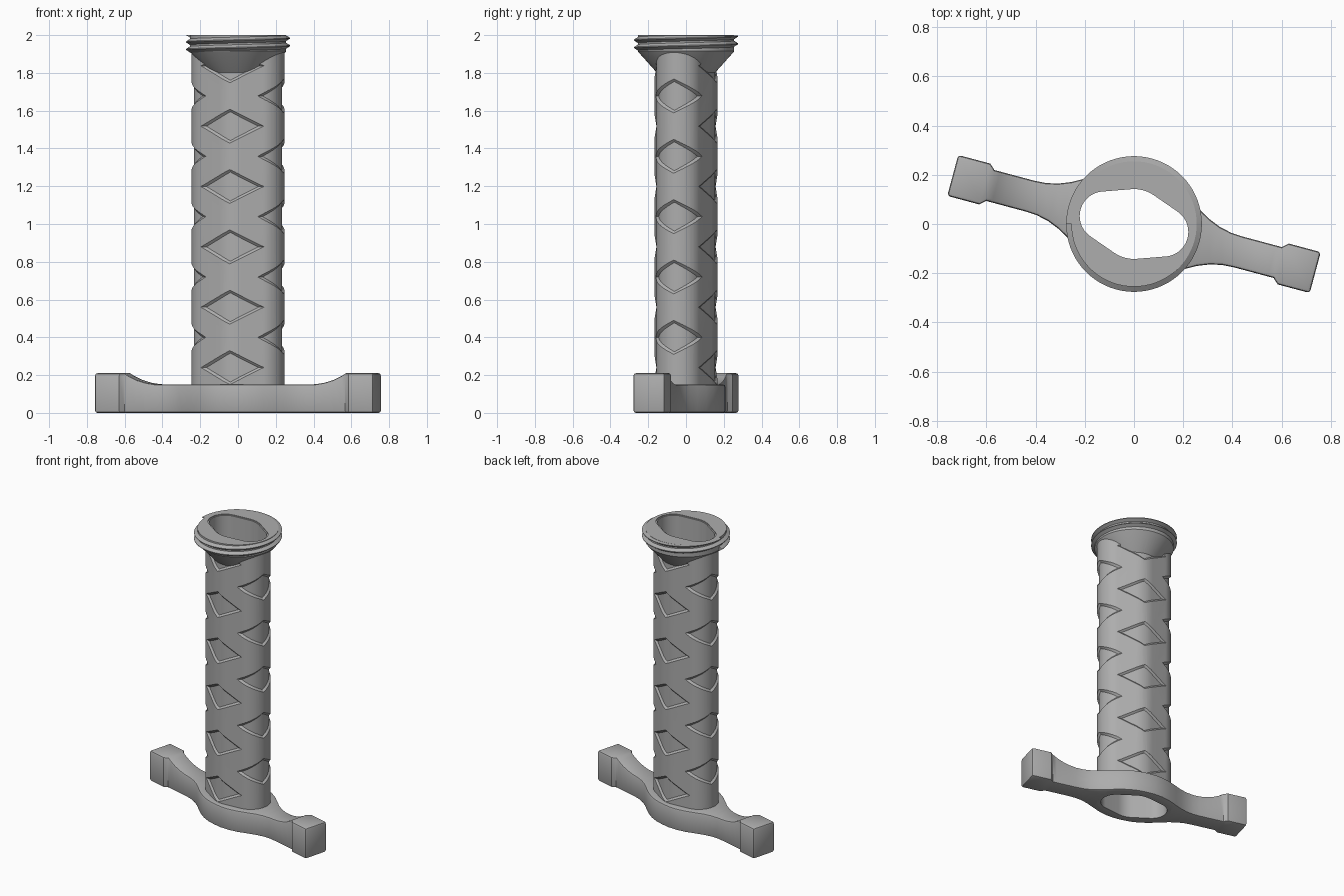
import bpy, bmesh
from math import sin, cos, pi, radians, asin, hypot

cube = bpy.data.objects.get("Cube")
if cube:
    bpy.data.objects.remove(cube)

TURN = radians(-15)

grey = bpy.data.materials.new("plain_grey")
grey.use_nodes = True
grey.diffuse_color = (0.42, 0.42, 0.42, 1)
grey.node_tree.nodes["Principled BSDF"].inputs["Base Color"].default_value = (0.42, 0.42, 0.42, 1)


def loft(bm, rings, wrap=False, caps=True):
    """Skin a series of closed rings with quads."""
    rows = [[bm.verts.new(p) for p in ring] for ring in rings]
    n = len(rows[0])
    for i in range(len(rows) if wrap else len(rows) - 1):
        a, b = rows[i], rows[(i + 1) % len(rows)]
        for j in range(n):
            k = (j + 1) % n
            bm.faces.new((a[j], a[k], b[k], b[j]))
    if caps and not wrap:
        bm.faces.new(rows[0])
        bm.faces.new(rows[-1])


def make(name, bm):
    bmesh.ops.remove_doubles(bm, verts=bm.verts, dist=1e-5)
    bmesh.ops.recalc_face_normals(bm, faces=bm.faces)
    mesh = bpy.data.meshes.new(name)
    bm.to_mesh(mesh)
    bm.free()
    mesh.materials.append(grey)
    obj = bpy.data.objects.new(name, mesh)
    obj.rotation_euler.z = TURN
    bpy.context.collection.objects.link(obj)
    return obj


def cut(obj, cutter):
    mod = obj.modifiers.new("cut", 'BOOLEAN')
    mod.operation = 'DIFFERENCE'
    mod.solver = 'EXACT'
    mod.object = cutter


def finish(obj):
    """Apply the modifiers and shade smooth with sharp edges."""
    bpy.context.view_layer.update()
    graph = bpy.context.evaluated_depsgraph_get()
    mesh = bpy.data.meshes.new_from_object(obj.evaluated_get(graph))
    obj.modifiers.clear()
    obj.data = mesh
    bpy.ops.object.select_all(action='DESELECT')
    obj.select_set(True)
    bpy.context.view_layer.objects.active = obj
    bpy.ops.object.shade_smooth_by_angle(angle=radians(30))


# Grip cross-section: hull of a wide middle circle and two end circles
END_X, END_R, MID_R = 0.125, 0.125, 0.167
tangent = pi / 2 - asin((MID_R - END_R) / END_X)
outline = []
for cx, r, a, b, steps in ((END_X, END_R, 0, tangent, 14),
                           (0, MID_R, tangent, pi - tangent, 8),
                           (-END_X, END_R, pi - tangent, pi + tangent, 28),
                           (0, MID_R, pi + tangent, 2 * pi - tangent, 8),
                           (END_X, END_R, 2 * pi - tangent, 2 * pi, 14)):
    outline += [(cx, r, a + (b - a) * i / steps) for i in range(steps + 1)]
outline.pop()


def section(off):
    return [(cx + (r + off) * cos(t), (r + off) * sin(t)) for cx, r, t in outline]


def section_ring(off, z):
    return [(x, y, z) for x, y in section(off)]


base = section(0)
lengths = [hypot(base[(i + 1) % len(base)][0] - p[0], base[(i + 1) % len(base)][1] - p[1])
           for i, p in enumerate(base)]
PERIM = sum(lengths)


def along(s, off):
    """Point at arc length s around the grip, pushed out by off."""
    s %= PERIM
    i = 0
    while i < len(lengths) - 1 and s > lengths[i]:
        s -= lengths[i]
        i += 1
    f = s / lengths[i]
    ring = section(off)
    p, q = ring[i], ring[(i + 1) % len(ring)]
    return p[0] + (q[0] - p[0]) * f, p[1] + (q[1] - p[1]) * f


def diamond(bm, s0, z0, half_w=0.18, half_h=0.09, cols=20):
    """Tapered diamond cutter wrapped around the grip."""
    rings = []
    for i in range(cols + 1):
        t = 2 * i / cols - 1
        ring = []
        for off, size, signs in ((0.006, 1.07, (1, -1)), (-0.012, 0.85, (-1, 1))):
            x, y = along(s0 + t * half_w * size, off)
            ring += [(x, y, z0 + k * half_h * size * (1 - abs(t))) for k in signs]
        rings.append(ring)
    loft(bm, rings, caps=False)


# Hollow grip with recessed diamonds
bm = bmesh.new()
loft(bm, [section_ring(0, 0.0), section_ring(0, 1.995),
          section_ring(-0.025, 1.995), section_ring(-0.025, 0.0)], wrap=True)
grip = make("grip", bm)

bm = bmesh.new()
for quarter in range(4):
    on_side = quarter % 2 == 0
    for i in range(5 if on_side else 6):
        diamond(bm, PERIM * quarter / 4, (0.40 if on_side else 0.24) + 0.3195 * i)
diamonds = make("diamond_cutter", bm)
cut(grip, diamonds)

# Opening shared by guard and collar
bm = bmesh.new()
loft(bm, [section_ring(-0.017, -0.1), section_ring(-0.017, 2.1)])
bore = make("bore_cutter", bm)

# Cross guard: half stations of (x, half width, top height), mirrored
half = [(0.0, 0.2, 0.15), (0.06, 0.197, 0.15), (0.12, 0.184, 0.15), (0.18, 0.16, 0.15),
        (0.24, 0.127, 0.15), (0.29, 0.099, 0.15), (0.34, 0.079, 0.15), (0.39, 0.068, 0.15),
        (0.44, 0.065, 0.152), (0.49, 0.065, 0.16), (0.54, 0.065, 0.175), (0.58, 0.065, 0.194),
        (0.605, 0.065, 0.21), (0.628, 0.086, 0.21), (0.763, 0.086, 0.21)]
stations = [(-x, w, z) for x, w, z in reversed(half[1:])] + half
bm = bmesh.new()
loft(bm, [[(x, -w, 0), (x, w, 0), (x, w, z), (x, -w, z)] for x, w, z in stations])
guard = make("guard", bm)
bevel = guard.modifiers.new("edges", 'BEVEL')
bevel.width = 0.012
bevel.segments = 2
bevel.limit_method = 'ANGLE'
bevel.angle_limit = radians(50)
cut(guard, bore)

# Collar: cone flaring out of the grip into a round cap
SEG = 72
bm = bmesh.new()
loft(bm, [[(r * cos(2 * pi * i / SEG), r * sin(2 * pi * i / SEG), z) for i in range(SEG)]
          for r, z in ((0.14, 1.785), (0.25, 1.908), (0.255, 1.915), (0.255, 2.0))])
collar = make("collar", bm)
cut(collar, bore)

# Screw thread: triangular ridge winding twice around the collar
bm = bmesh.new()
rings = []
for i in range(2 * SEG + 1):
    a = pi - TURN + 2 * pi * i / SEG
    z = 1.924 + 0.04 * i / SEG
    rings.append([(r * cos(a), r * sin(a), min(2.0, max(1.905, z + dz)))
                  for r, dz in ((0.25, -0.019), (0.276, -0.002), (0.276, 0.002), (0.25, 0.019))])
loft(bm, rings)
thread = make("collar_thread", bm)

for part in (grip, guard, collar, thread):
    finish(part)
for helper in (diamonds, bore):
    bpy.data.objects.remove(helper)
